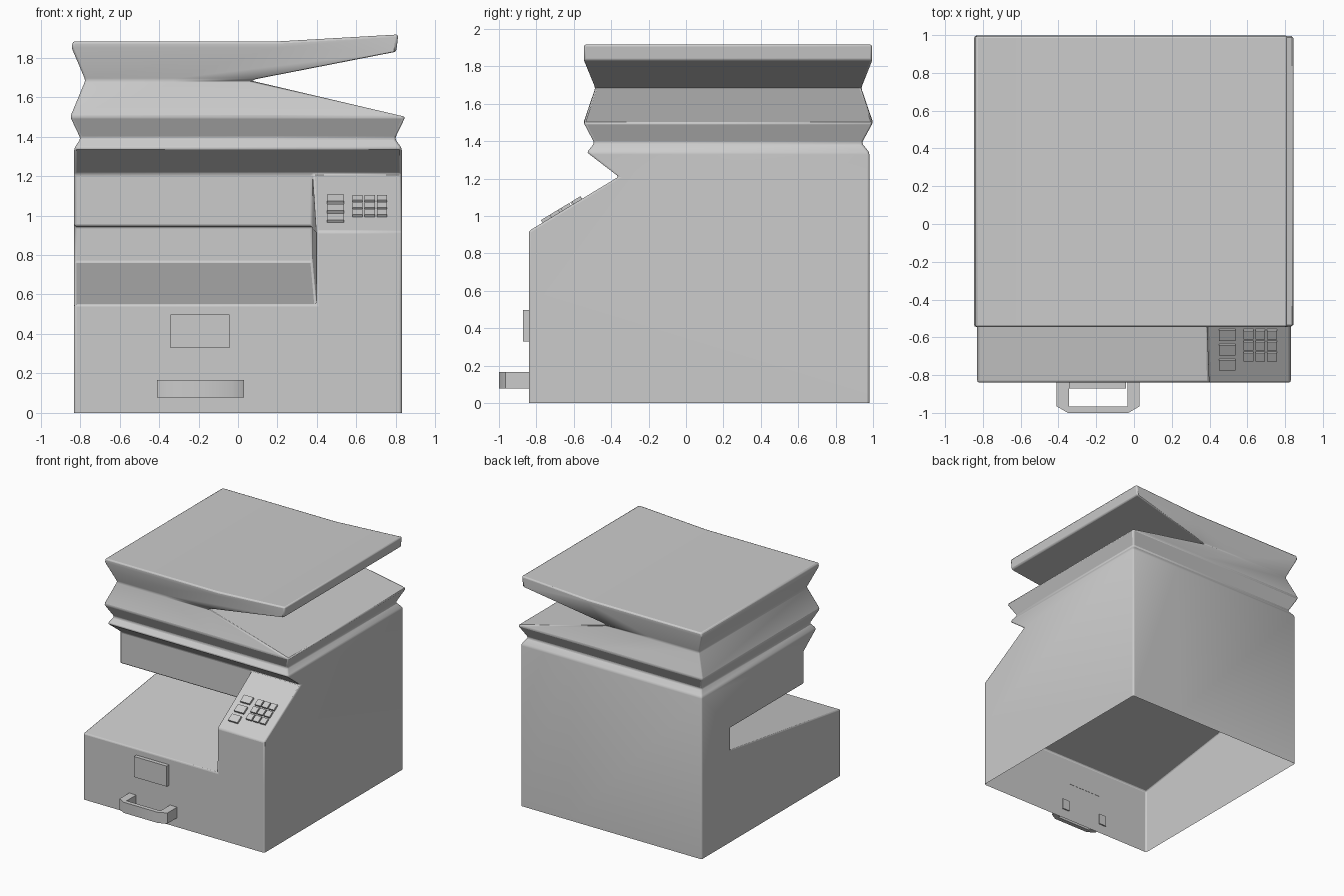
import bpy, bmesh, math
from mathutils import Matrix

cube = bpy.data.objects.get("Cube")
if cube:
    bpy.data.objects.remove(cube, do_unlink=True)

grey = bpy.data.materials.new("warm_grey_plastic")
grey.use_nodes = True
COLOUR = (0.6, 0.6, 0.6, 1)
grey.diffuse_color = COLOUR
grey.node_tree.nodes["Principled BSDF"].inputs["Base Color"].default_value = COLOUR


def finish(bm, name, bevel=0.0, segments=2):
    """Turn a bmesh into a named, bevelled, smooth-by-angle object."""
    bmesh.ops.remove_doubles(bm, verts=bm.verts, dist=0.0005)
    bmesh.ops.recalc_face_normals(bm, faces=bm.faces)
    mesh = bpy.data.meshes.new(name)
    bm.to_mesh(mesh)
    bm.free()
    mesh.materials.append(grey)
    obj = bpy.data.objects.new(name, mesh)
    bpy.context.collection.objects.link(obj)
    if bevel:
        mod = obj.modifiers.new("soft_edges", 'BEVEL')
        mod.width = bevel
        mod.segments = segments
        mod.limit_method = 'ANGLE'
        mod.angle_limit = math.radians(25)
    bpy.ops.object.select_all(action='DESELECT')
    obj.select_set(True)
    bpy.context.view_layer.objects.active = obj
    bpy.ops.object.shade_smooth_by_angle(angle=math.radians(46))
    return obj


def face(bm, points):
    return bm.faces.new([bm.verts.new(p) for p in points])


# --- Cabinet: two side profiles (y, z) swept along x, open underneath ---
SIDE = 0.83
FRONT, BACK, NECK, RIM = -0.84, 0.98, -0.36, -0.53
TRAY_Z, CONSOLE_Z, TOP_Z = 0.55, 0.92, 1.34
foot, tray_lip = (FRONT, 0), (FRONT, TRAY_Z)
shoulder, neck = (FRONT, CONSOLE_Z), (NECK, 1.21)
slot = [(0.6, 0.76), (0.6, 0.945), (NECK, 0.945)]
upper = [neck, (RIM, TOP_Z), (BACK, TOP_Z), (BACK, 0)]
tray_profile = [foot, tray_lip] + slot + upper
console_profile = [foot, tray_lip, shoulder] + upper


def wall_x(y):
    """Inner console wall leans slightly towards the front."""
    return 0.397 if y == FRONT else 0.378


def sweep(bm, profile, start, end):
    for a, b in zip(profile, profile[1:]):
        if a[1] == b[1] == TOP_Z:
            continue  # the bellows sit here
        face(bm, [(start(a[0]), *a), (end(a[0]), *a), (end(b[0]), *b), (start(b[0]), *b)])


def right_x(y):
    return -SIDE


def left_x(y):
    return SIDE


bm = bmesh.new()
sweep(bm, tray_profile, right_x, wall_x)
sweep(bm, console_profile, wall_x, left_x)
face(bm, [(-SIDE, *p) for p in tray_profile])
face(bm, [(SIDE, *p) for p in console_profile])
face(bm, [(wall_x(p[0]), *p) for p in [tray_lip, shoulder, neck] + slot[::-1]])

# --- Bellows and half-open lid: lofted rings of (x, z) columns plus y range ---
rings = [
    ([(-SIDE, TOP_Z), (wall_x(0), TOP_Z), (SIDE, TOP_Z)], RIM, BACK),
    ([(-0.798, 1.39), (0.2, 1.39), (0.795, 1.39)], -0.49, 0.94),
    ([(-0.85, 1.5), (0.2, 1.5), (0.848, 1.5)], -0.548, 1.0),
    ([(-0.773, 1.685), (-0.35, 1.685), (0.06, 1.685)], -0.485, 0.937),
    ([(-0.843, 1.85), (0.2, 1.85), (0.802, 1.83)], -0.545, 0.995),
    ([(-0.837, 1.882), (0.2, 1.882), (0.812, 1.917)], -0.545, 0.995),
]


def loop(columns, y0, y1):
    return [(x, y0, z) for x, z in columns] + [(x, y1, z) for x, z in reversed(columns)]


for low, high in zip(rings, rings[1:]):
    a, b = loop(*low), loop(*high)
    for i in range(len(a)):
        j = (i + 1) % len(a)
        face(bm, [a[i], a[j], b[j], b[i]])
lid = loop(*rings[-1])
face(bm, [lid[0], lid[1], lid[4], lid[5]])
face(bm, [lid[1], lid[2], lid[3], lid[4]])
finish(bm, "cabinet_bellows_and_lid", 0.011)


# --- Small boxes: label plate and console buttons ---
def box(name, centre, size, tilt=0.0):
    bm = bmesh.new()
    matrix = (Matrix.Translation(centre) @ Matrix.Rotation(tilt, 4, 'X')
              @ Matrix.Diagonal((*size, 1)))
    bmesh.ops.create_cube(bm, size=1, matrix=matrix)
    return finish(bm, name)


box("label_plate", (-0.193, -0.855, 0.413), (0.3, 0.034, 0.17))

slope = math.atan2(neck[1] - CONSOLE_Z, NECK - FRONT)


def button(name, x, y, width, depth):
    z = CONSOLE_Z + (y - FRONT) * math.tan(slope) + 0.005
    box(name, (x, y, z), (width, depth, 0.024), slope)


for row in range(3):
    button(f"function_button_{row + 1}", 0.494, -0.585 - 0.079 * row, 0.086, 0.063)
    for col in range(3):
        button(f"number_button_{row * 3 + col + 1}", 0.606 + 0.062 * col,
               -0.582 - 0.059 * row, 0.052, 0.053)

# --- Drawer handle: chamfered U outline extruded upwards ---
half = [(0.22, -0.83), (0.22, -0.965), (0.16, -1.0)]
inner = [(0.155, -0.965), (0.155, -0.83)]
outline = half + [(-x, y) for x, y in half[::-1]]
outline += [(-x, y) for x, y in inner[::-1]] + inner
bm = bmesh.new()
base = face(bm, [(x - 0.19, y, 0.078) for x, y in outline])
top = bmesh.ops.extrude_face_region(bm, geom=[base], use_keep_orig=True)
bmesh.ops.translate(bm, vec=(0, 0, 0.088),
                    verts=[v for v in top["geom"] if isinstance(v, bmesh.types.BMVert)])
finish(bm, "drawer_handle")
